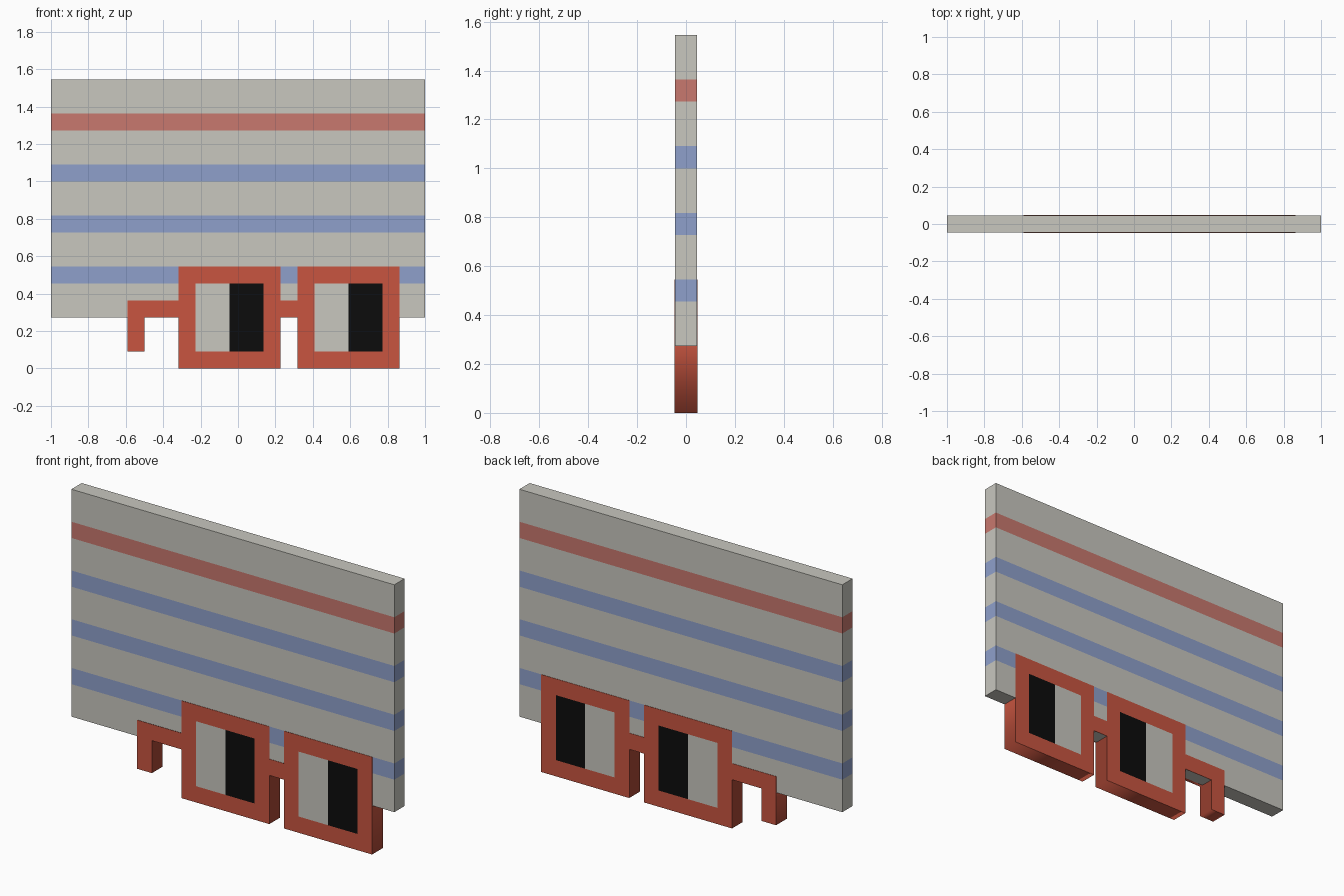
import bpy, bmesh

if "Cube" in bpy.data.objects:
    bpy.data.objects.remove(bpy.data.objects["Cube"])

U = 1 / 11            # one block: the panel is 22 blocks wide
HALF = U / 2          # half of the one-block thickness
PROUD = 0.002         # glasses sit just clear of the panel faces


def material(name, rgb):
    m = bpy.data.materials.new(name)
    lin = [((c / 255 + 0.055) / 1.055) ** 2.4 if c > 10 else c / 255 / 12.92 for c in rgb]
    m.diffuse_color = (*lin, 1)
    m.use_nodes = True
    m.node_tree.nodes["Principled BSDF"].inputs["Base Color"].default_value = m.diffuse_color
    return m


grey = material("warm_grey", (200, 199, 191))
blue = material("stripe_blue", (143, 160, 203))
pink = material("stripe_red", (200, 120, 110))
red = material("frame_red", (200, 85, 64))
black = material("lens_black", (12, 12, 12))


def block(name, x0, x1, z0, z1, half, mats, cuts=()):
    """Box given in block units; cuts are heights where it is split into bands."""
    bm = bmesh.new()
    bmesh.ops.create_cube(bm, size=1)
    for v in bm.verts:
        v.co.x = (x1 if v.co.x > 0 else x0) * U
        v.co.y = half if v.co.y > 0 else -half
        v.co.z = (z1 if v.co.z > 0 else z0) * U
    for c in cuts:
        bmesh.ops.bisect_plane(bm, geom=bm.verts[:] + bm.edges[:] + bm.faces[:],
                               plane_co=(0, 0, c * U), plane_no=(0, 0, 1))
    me = bpy.data.meshes.new(name)
    bm.to_mesh(me)
    bm.free()
    for m in mats:
        me.materials.append(m)
    ob = bpy.data.objects.new(name, me)
    bpy.context.collection.objects.link(ob)
    return ob


# Panel with three blue bands and one red band wrapping all four sides
bands = {5: 1, 8: 1, 11: 1, 14: 2}
panel = block("striped_panel", -11, 11, 3, 17, HALF, [grey, blue, pink],
              [h for b in bands for h in (b, b + 1)])
for f in panel.data.polygons:
    if abs(f.normal.z) < 0.5:
        f.material_index = bands.get(int(f.center.z / U), 0)

# Glasses frame: one outline with two lens holes, extruded one block thick
outline = [(-6.5, 1), (-5.5, 1), (-5.5, 3), (-3.5, 3), (-3.5, 0), (2.5, 0),
           (2.5, 3), (3.5, 3), (3.5, 0), (9.5, 0), (9.5, 6), (3.5, 6),
           (3.5, 4), (2.5, 4), (2.5, 6), (-3.5, 6), (-3.5, 4), (-6.5, 4)]
lens_starts = {"left": -2.5, "right": 4.5}
holes = [[(x, 1), (x, 5), (x + 4, 5), (x + 4, 1)] for x in lens_starts.values()]

curve = bpy.data.curves.new("glasses_frame", 'CURVE')
curve.dimensions = '2D'
curve.fill_mode = 'BOTH'
curve.extrude = HALF + PROUD
for loop in [outline] + holes:
    s = curve.splines.new('POLY')
    s.points.add(len(loop) - 1)
    for p, (x, z) in zip(s.points, loop):
        p.co = (x * U, z * U, 0, 1)
    s.use_cyclic_u = True
curve.materials.append(red)
frame = bpy.data.objects.new("glasses_frame", curve)
frame.rotation_euler.x = 1.5707963
bpy.context.collection.objects.link(frame)
bpy.context.view_layer.objects.active = frame
frame.select_set(True)
bpy.ops.object.convert(target='MESH')

# Lenses: pale half and dark half, visible from front and back
for side, x in lens_starts.items():
    block(side + "_lens_pale", x, x + 2, 1, 5, HALF + PROUD, [grey])
    block(side + "_lens_dark", x + 2, x + 4, 1, 5, HALF + PROUD, [black])
